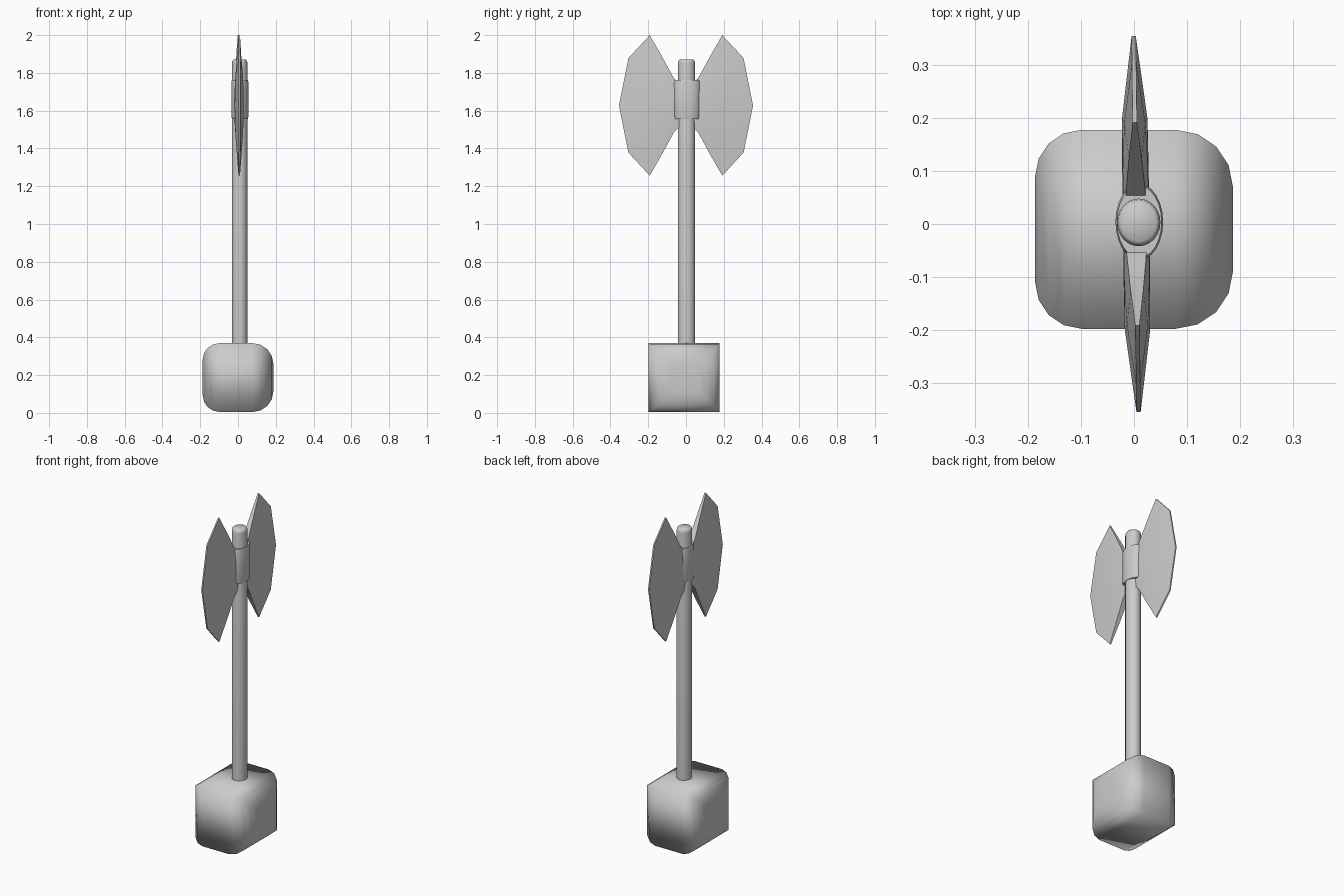
import bpy, math
from math import sin, cos, pi

if "Cube" in bpy.data.objects:
    bpy.data.objects.remove(bpy.data.objects["Cube"], do_unlink=True)

grey = bpy.data.materials.new("plain grey")
grey.use_nodes = True
GREY = (0.6, 0.6, 0.6, 1)
grey.diffuse_color = GREY
grey.node_tree.nodes["Principled BSDF"].inputs["Base Color"].default_value = GREY


def make(name, verts, faces, angle):
    """Mesh object with outward normals and angle-limited smooth shading."""
    mesh = bpy.data.meshes.new(name)
    mesh.from_pydata(verts, [], faces)
    mesh.materials.append(grey)
    obj = bpy.data.objects.new(name, mesh)
    bpy.context.collection.objects.link(obj)
    bpy.ops.object.select_all(action='DESELECT')
    obj.select_set(True)
    bpy.context.view_layer.objects.active = obj
    bpy.ops.object.mode_set(mode='EDIT')
    bpy.ops.mesh.select_all(action='SELECT')
    bpy.ops.mesh.remove_doubles(threshold=0.0001)
    bpy.ops.mesh.normals_make_consistent(inside=False)
    bpy.ops.object.mode_set(mode='OBJECT')
    bpy.ops.object.shade_smooth_by_angle(angle=math.radians(angle))
    return obj


def loft(name, rings, angle):
    """Skin equal-sized closed rings and cap both ends."""
    n = len(rings[0])
    verts = [p for ring in rings for p in ring]
    faces = [(r * n + i, r * n + (i + 1) % n, (r + 1) * n + (i + 1) % n, (r + 1) * n + i)
             for r in range(len(rings) - 1) for i in range(n)]
    faces += [tuple(range(n)), tuple(range(len(verts) - n, len(verts)))]
    return make(name, verts, faces, angle)


def ellipse(cx, cy, rx, ry, z, n=24):
    return [(cx + rx * cos(2 * pi * i / n), cy + ry * sin(2 * pi * i / n), z) for i in range(n)]


# Pommel block: square sections along x, rounded towards both ends
def square(x, inset):
    hy, hz = 0.188 - inset, 0.182 - inset
    return [(x, -0.01 + sy * hy, 0.187 + sz * hz)
            for sy, sz in ((-1, -1), (1, -1), (1, 1), (-1, 1))]


rings = []
for side, radius in ((-1, 0.088), (1, 0.108)):
    steps = [k * pi / 8 for k in range(5)]
    if side > 0:
        steps.reverse()
    for a in steps:
        rings.append(square(side * (0.187 - radius + radius * cos(a)), radius * (1 - sin(a))))
loft("pommel_block", rings, 180)

# Shaft with a softened top
loft("shaft", [ellipse(0.009, 0.003, 0.041 * s, 0.045 * s, z)
               for s, z in ((1, 0.3), (1, 1.85), (0.95, 1.864), (0.8, 1.87))], 50)

# Oval collar holding the blades
loft("collar", [ellipse(0.01, 0.004, 0.045 * s, 0.072 * s, z)
                for s, z in ((0.94, 1.556), (1, 1.57), (1, 1.75), (0.94, 1.762))], 50)

# Blades: rows fan from the collar to the cutting edge as (y, height, half thickness)
MID_Z = 1.628
UPPER_ROWS = [
    [(0.03, 0.11, 0.02), (0.065, 0.145, 0.018), (0.125, 0.255, 0.012), (0.192, 0.372, 0.004)],
    [(0.03, 0.055, 0.024), (0.1, 0.08, 0.024), (0.19, 0.155, 0.02), (0.305, 0.25, 0.004)],
    [(0.03, 0, 0.025), (0.11, 0, 0.025), (0.2, 0, 0.024), (0.355, 0, 0.004)],
]
ROWS = UPPER_ROWS + [[(y, -h, t) for y, h, t in row] for row in UPPER_ROWS[1::-1]]


def blade(name, side):
    verts, faces = [], []
    nr, nc = len(ROWS), len(ROWS[0])
    for face_side in (-1, 1):
        for row in ROWS:
            for y, h, t in row:
                verts.append((0.004 - 0.013 * side * y + face_side * t, side * y, MID_Z + h))
    half = nr * nc
    for off in (0, half):
        for r in range(nr - 1):
            for c in range(nc - 1):
                a = off + r * nc + c
                faces.append((a, a + 1, a + nc + 1, a + nc))
    # Narrow band around the rim
    rim = (list(range(nc)) + [r * nc + nc - 1 for r in range(1, nr)]
           + [half - 1 - c for c in range(1, nc)] + [r * nc for r in range(nr - 2, 0, -1)])
    for a, b in zip(rim, rim[1:] + rim[:1]):
        faces.append((a, b, b + half, a + half))
    return make(name, verts, faces, 50)


blade("back_blade", 1)
blade("front_blade", -1)
